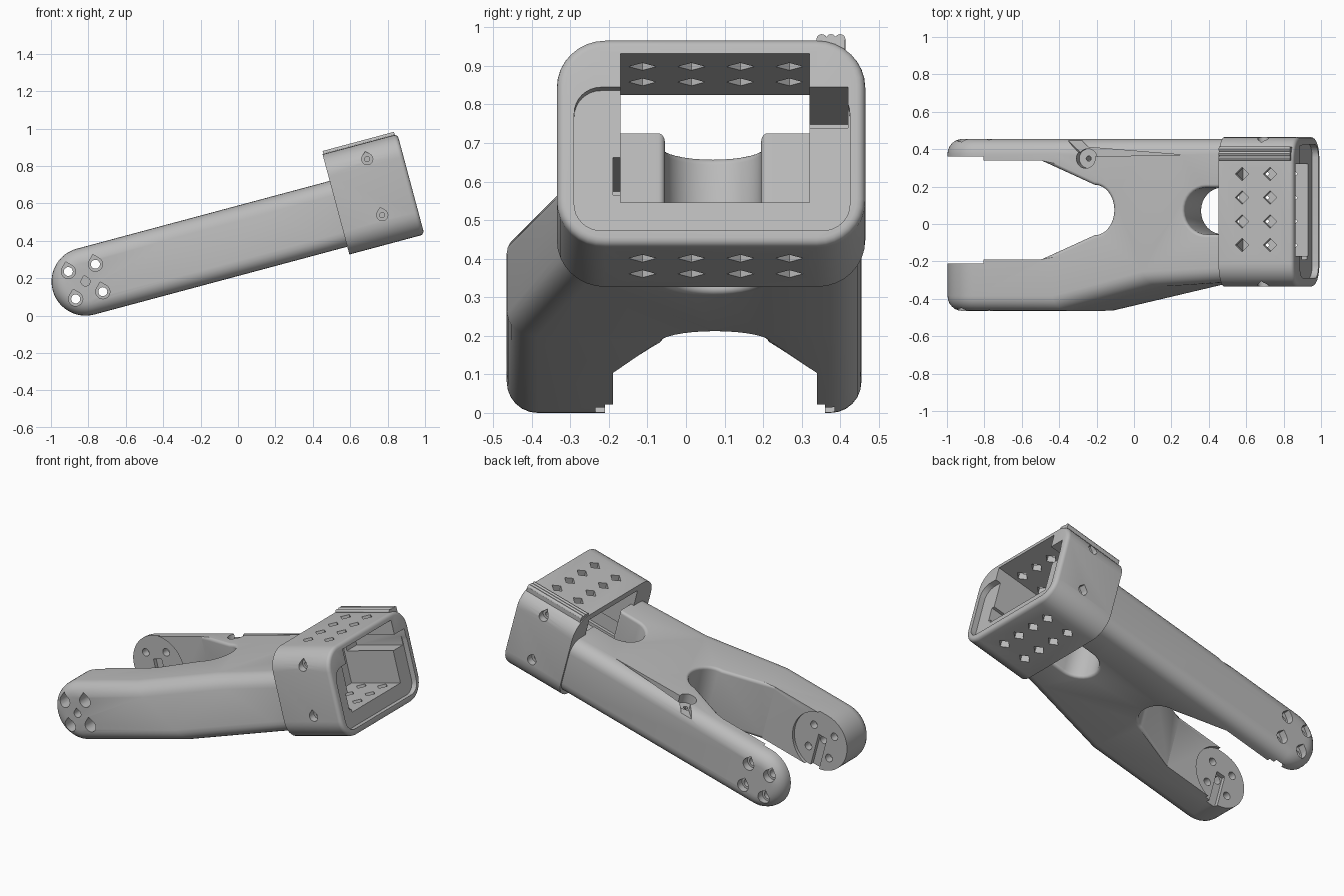
import bpy, bmesh
from math import sin, cos, pi, radians
from mathutils import Matrix

if "Cube" in bpy.data.objects:
    bpy.data.objects.remove(bpy.data.objects["Cube"])

grey = bpy.data.materials.new("grey plastic")
grey.use_nodes = True
grey.diffuse_color = (0.5, 0.5, 0.5, 1)
grey.node_tree.nodes["Principled BSDF"].inputs["Base Color"].default_value = (0.5, 0.5, 0.5, 1)

R = 0.182          # half thickness of the arm
MID = 0.075        # middle of the fork
X0, X1 = 1.40, 1.815   # ends of the socket
END = 1.42         # end of the arm


def add(name, bm):
    bmesh.ops.recalc_face_normals(bm, faces=bm.faces)
    me = bpy.data.meshes.new(name)
    bm.to_mesh(me)
    bm.free()
    me.materials.append(grey)
    ob = bpy.data.objects.new(name, me)
    bpy.context.collection.objects.link(ob)
    return ob


def place(axis, p, d):
    a, b = p
    return {"x": (d, a, b), "y": (a, d, b), "z": (a, b, d)}[axis]


def prism(name, pts, axis, lo, hi):
    bm = bmesh.new()
    ends = [[bm.verts.new(place(axis, p, d)) for p in pts] for d in (lo, hi)]
    for e in ends:
        bm.faces.new(e)
    n = len(pts)
    for i in range(n):
        j = (i + 1) % n
        bm.faces.new((ends[0][i], ends[0][j], ends[1][j], ends[1][i]))
    return add(name, bm)


def arc(cx, cy, rx, ry, a0, a1, n):
    return [(cx + rx * cos(a0 + (a1 - a0) * i / n), cy + ry * sin(a0 + (a1 - a0) * i / n))
            for i in range(n + 1)]


def circle(cx, cy, r, n=24):
    return arc(cx, cy, r, r, 0, 2 * pi, n)[:-1]


def teardrop(cx, cy, r):
    return arc(cx, cy, r, r, 0.75 * pi, 2.25 * pi, 18) + [(cx, cy + r * 1.414)]


def rect(a0, a1, b0, b1):
    return [(a0, b0), (a1, b0), (a1, b1), (a0, b1)]


def round_rect(a0, a1, b0, b1, r):
    pts = []
    for k, (a, b) in enumerate([(a1 - r, b1 - r), (a0 + r, b1 - r), (a0 + r, b0 + r), (a1 - r, b0 + r)]):
        pts += arc(a, b, r, r, k * pi / 2, (k + 1) * pi / 2, 8)
    return pts


def cut(ob, pts, axis, lo, hi):
    cutter = prism("cutter", pts, axis, lo, hi)
    mod = ob.modifiers.new("cut", "BOOLEAN")
    mod.operation = "DIFFERENCE"
    mod.solver = "EXACT"
    mod.object = cutter
    bpy.context.view_layer.objects.active = ob
    bpy.ops.object.modifier_apply(modifier=mod.name)
    bpy.data.objects.remove(cutter)


def bevel(ob, test, width, segments):
    bm = bmesh.new()
    bm.from_mesh(ob.data)
    edges = [e for e in bm.edges if len(e.link_faces) == 2 and test(e)]
    bmesh.ops.bevel(bm, geom=edges, offset=width, segments=segments, profile=0.5,
                    affect="EDGES", clamp_overlap=True)
    bm.to_mesh(ob.data)
    bm.free()


def all_v(e, f):
    return all(f(v.co) for v in e.verts)


# Arm: round-ended bar whose front side tapers along a slanted crease
nose = arc(0, 0, R, R, pi / 2, 1.5 * pi, 24)
path = [(END, R), (0.95, R), (0.45, R)] + nose + [(0.75, -R), (1.3, -R), (END, -R)]
front_y = [-0.31, -0.335] + [-0.465] * (len(path) - 4) + [-0.335, -0.31]
bm = bmesh.new()
f = [bm.verts.new((u, y, w)) for (u, w), y in zip(path, front_y)]
b = [bm.verts.new((u, 0.455, w)) for u, w in path]
n = len(path)
for i in range(n):
    j = (i + 1) % n
    bm.faces.new((f[i], f[j], b[j], b[i]))
bm.faces.new(b)
bm.faces.new(f[2:-2])
bm.faces.new((f[1], f[2], f[-3], f[-2]))
bm.faces.new((f[0], f[1], f[-2], f[-1]))
arm = add("forked_arm", bm)


def outer_rim(e):
    one_side = all_v(e, lambda c: c.y < 0) or all_v(e, lambda c: c.y > 0)
    crossing = e.verts[0].co.z * e.verts[1].co.z < 0 and e.calc_face_angle(0) < 1
    at_end = all_v(e, lambda c: c.x > END - 0.001)
    return one_side and not crossing and not at_end


bevel(arm, outer_rim, 0.08, 6)

# Fork opening and the rounded slot beside the socket
fork = [(-0.3, MID - 0.265), (0.375, MID - 0.265)]
fork += arc(0.67, MID, 0.11, 0.135, -pi / 2, pi / 2, 16)
fork += [(0.375, MID + 0.265), (-0.3, MID + 0.265)]
cut(arm, fork, "z", -0.4, 0.4)
slot = arc(1.29, 0.07, 0.12, 0.125, pi / 2, 1.5 * pi, 16) + [(1.6, -0.055), (1.6, 0.195)]
cut(arm, slot, "z", -0.4, 0.4)


def inner_rim(e):
    flat = all_v(e, lambda c: abs(abs(c.z) - R) < 0.001 and c.x > 0.37 and -0.2 < c.y < 0.345)
    return flat and e.calc_face_angle(0) > 1


bevel(arm, inner_rim, 0.05, 5)

# Hinge faces, cable grooves and screw holes
cut(arm, circle(0, 0, 0.192, 48), "y", -0.21, 0.36)
groove = rect(-0.03, 0.03, -0.25, 0.035)
cut(arm, groove, "y", -0.235, -0.1)
cut(arm, groove, "y", 0.2, 0.385)
for u in (-0.075, 0.075):
    for w in (-0.076, 0.076):
        cut(arm, circle(u, w, 0.024), "y", -0.6, 0.6)
        cut(arm, teardrop(u, w, 0.038), "y", -0.6, -0.26)
        cut(arm, teardrop(u, w, 0.038), "y", 0.41, 0.6)
cut(arm, teardrop(0, 0, 0.024), "y", -0.6, -0.15)

# Screw pocket and cable channel on the back leg
cut(arm, circle(0.625, 0.35, 0.052), "z", 0.12, 0.4)
cut(arm, circle(0.625, 0.35, 0.014, 12), "z", 0.03, 0.4)
cut(arm, [(0.48, 0.48), (0.61, 0.36), (1.15, 0.37), (0.64, 0.41), (0.55, 0.48)], "z", 0.14, 0.4)

# Socket: rounded box, open through both ends
box = prism("socket", round_rect(-0.335, 0.465, -0.225, 0.33, 0.125), "x", X0, X1)
bevel(box, lambda e: all_v(e, lambda c: c.x > X1 - 0.001), 0.022, 4)
cut(box, rect(-0.17, 0.32, -0.1, 0.29), "x", 1, 2)
cut(box, round_rect(-0.29, 0.425, -0.185, 0.2, 0.07), "x", X1 - 0.035, 2)
cut(box, rect(0.2, 0.42, 0.1, 0.2), "x", X0 + 0.04, 2)
cut(box, rect(-0.19, 0.0, -0.08, 0.02), "x", X0 + 0.04, 2)

# Diamond vents through roof and floor, and side screw holes
for u in (1.53, 1.685):
    for k in range(4):
        y = -0.113 + 0.127 * k
        cut(box, [(u - 0.037, y), (u, y - 0.036), (u + 0.037, y), (u, y + 0.036)], "z", -0.4, 0.5)
for w in (-0.067, 0.243):
    for a, c, lo, hi in ((-0.6, -0.29, -0.6, -0.2), (0.42, 0.6, 0.36, 0.6)):
        cut(box, teardrop(1.624, w, 0.03), "y", a, c)
        cut(box, circle(1.624, w, 0.014, 12), "y", lo, hi)

# Grip ribs along the roof edge
parts = [arm, box]
for k in range(3):
    parts.append(prism("grip_rib", circle(0.352 + 0.024 * k, 0.333, 0.0135, 12), "x", X0 + 0.005, X1 - 0.015))
parts.append(prism("rib_base", rect(0.339, 0.413, 0.27, 0.335), "x", X0 + 0.005, X1 - 0.015))

# Tilt the whole link and shade it
tilt = Matrix.Translation((-0.815, 0, 0.182)) @ Matrix.Rotation(radians(-15), 4, "Y")
bpy.ops.object.select_all(action="DESELECT")
for ob in parts:
    ob.data.transform(tilt)
    ob.select_set(True)
bpy.context.view_layer.objects.active = arm
bpy.ops.object.shade_smooth_by_angle(angle=radians(30))
